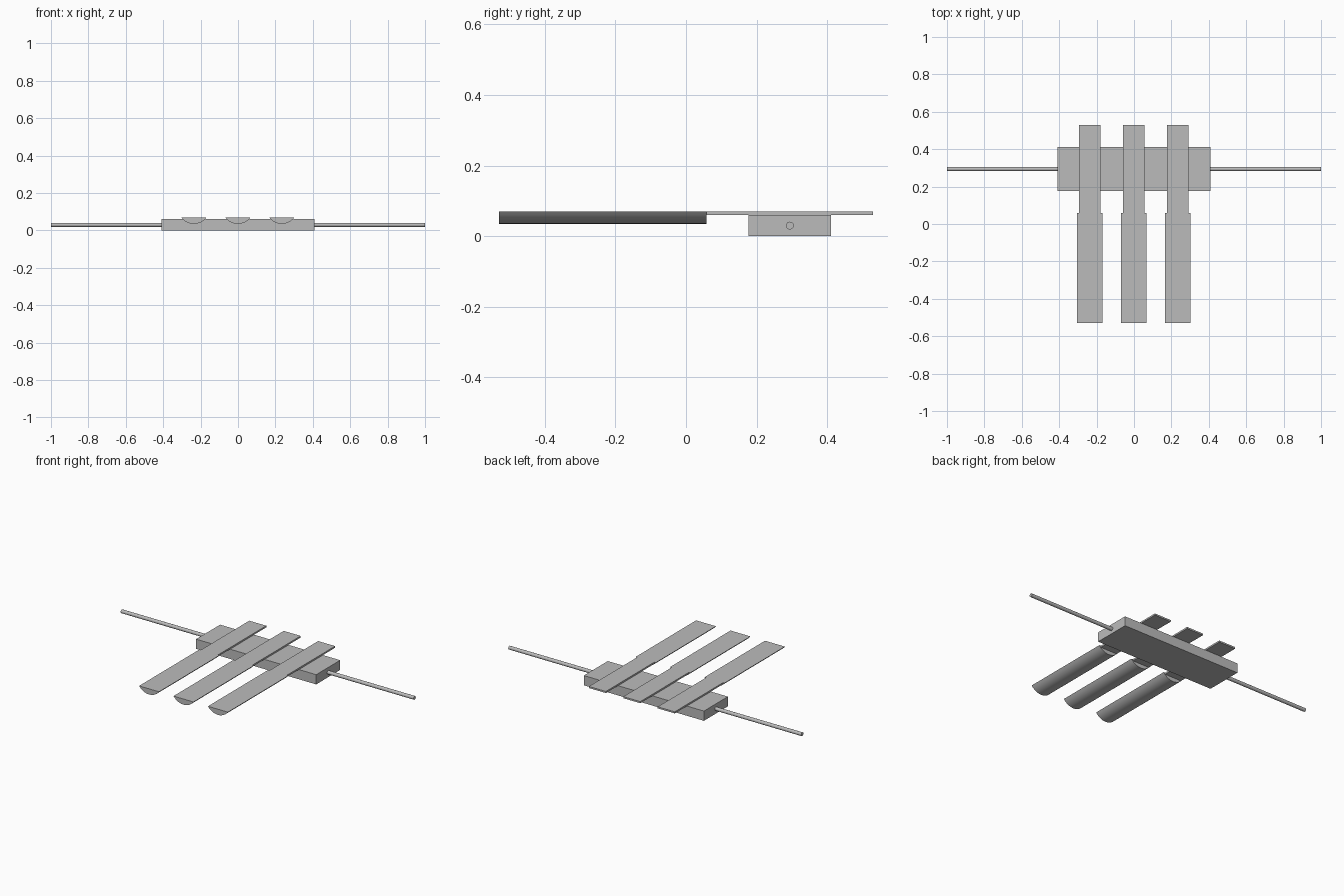
import bpy, bmesh, math
from mathutils import Matrix

cube = bpy.data.objects.get("Cube")
if cube:
    bpy.data.objects.remove(cube, do_unlink=True)

grey = bpy.data.materials.new("plain grey")
grey.use_nodes = True
COLOUR = (0.5, 0.5, 0.5, 1)
grey.diffuse_color = COLOUR
grey.node_tree.nodes["Principled BSDF"].inputs["Base Color"].default_value = COLOUR


def finish(name, bm, smooth=False):
    bmesh.ops.recalc_face_normals(bm, faces=bm.faces)
    mesh = bpy.data.meshes.new(name)
    bm.to_mesh(mesh)
    bm.free()
    mesh.materials.append(grey)
    obj = bpy.data.objects.new(name, mesh)
    bpy.context.collection.objects.link(obj)
    if smooth:
        bpy.ops.object.select_all(action='DESELECT')
        obj.select_set(True)
        bpy.context.view_layer.objects.active = obj
        bpy.ops.object.shade_smooth_by_angle(angle=math.radians(30))


def box(name, x0, x1, y0, y1, z0, z1):
    bm = bmesh.new()
    bmesh.ops.create_cube(bm, size=1)
    bmesh.ops.scale(bm, vec=(x1 - x0, y1 - y0, z1 - z0), verts=bm.verts)
    bmesh.ops.translate(bm, vec=((x0 + x1) / 2, (y0 + y1) / 2, (z0 + z1) / 2), verts=bm.verts)
    finish(name, bm)


def trough(name, x, y0, y1, z_top, half, depth, steps=12):
    """Circular-segment profile, flat on top, extruded along y."""
    r = (half ** 2 + depth ** 2) / (2 * depth)
    a = math.asin(half / r)
    bm = bmesh.new()
    ring = []
    for i in range(steps + 1):
        t = -a + 2 * a * i / steps
        ring.append(bm.verts.new((x + r * math.sin(t), y0,
                                  z_top - depth + r * (1 - math.cos(t)))))
    face = bm.faces.new(ring)
    out = bmesh.ops.extrude_face_region(bm, geom=[face], use_keep_orig=True)
    moved = [g for g in out["geom"] if isinstance(g, bmesh.types.BMVert)]
    bmesh.ops.translate(bm, vec=(0, y1 - y0, 0), verts=moved)
    finish(name, bm, smooth=True)


# Central block
box("block", -0.41, 0.41, 0.177, 0.411, 0, 0.06)

# Cross rod through the block
bm = bmesh.new()
bmesh.ops.create_cone(bm, cap_ends=True, segments=24, radius1=0.011, radius2=0.011, depth=2,
                      matrix=Matrix.Translation((0, 0.294, 0.03)) @ Matrix.Rotation(math.pi / 2, 4, 'Y'))
finish("rod", bm, smooth=True)

# Three keys: a flat tail and a rounded-bottom front
for side, x in (("right", -0.236), ("middle", -0.001), ("left", 0.234)):
    box(side + "_key_tail", x - 0.058, x + 0.058, 0.058, 0.53, 0.06, 0.07)
    trough(side + "_key_front", x, -0.53, 0.058, 0.07, 0.068, 0.035)
